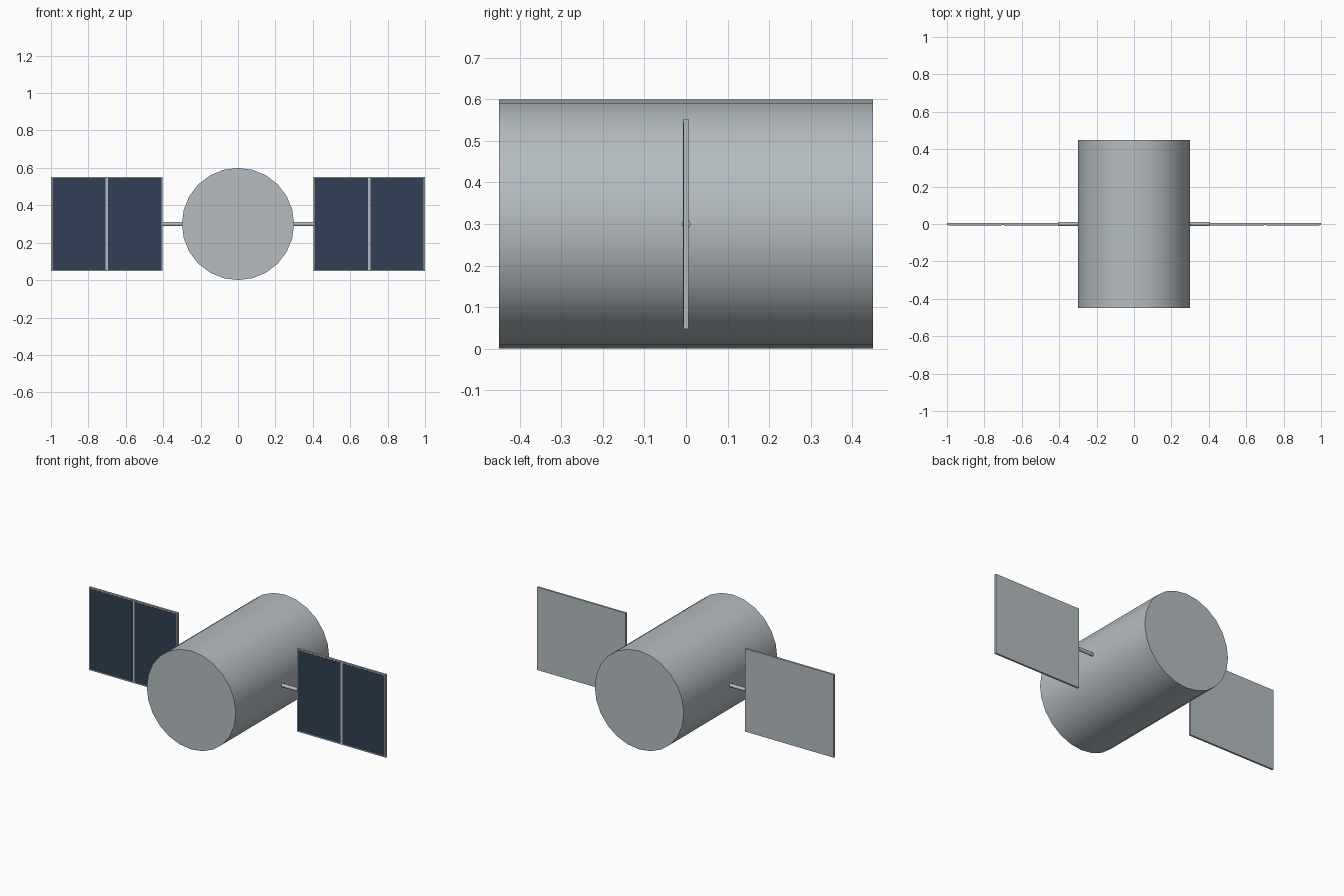
import bpy
import math
from mathutils import Vector

cube = bpy.data.objects.get("Cube")
if cube:
    bpy.data.objects.remove(cube, do_unlink=True)

AXIS_Z = 0.3          # height of the body axis
PANEL_IN, PANEL_OUT = 0.403, 1.0
PANEL_H, PANEL_T = 0.505, 0.012
BORDER, DIVIDER = 0.007, 0.014


def make_material(name, rgb):
    mat = bpy.data.materials.new(name)
    mat.use_nodes = True
    colour = (*rgb, 1.0)
    mat.diffuse_color = colour
    mat.node_tree.nodes["Principled BSDF"].inputs["Base Color"].default_value = colour
    return mat


metal = make_material("pale_grey_metal", (0.46, 0.505, 0.53))
solar = make_material("dark_blue_cell", (0.031, 0.052, 0.092))


def finish(obj, name, mat):
    obj.name = name
    obj.data.materials.append(mat)
    bpy.ops.object.transform_apply(location=False, rotation=True, scale=True)
    return obj


def cylinder(name, radius, length, sides, centre, rotation, mat):
    bpy.ops.mesh.primitive_cylinder_add(
        vertices=sides, radius=radius, depth=length, location=centre, rotation=rotation)
    obj = finish(bpy.context.object, name, mat)
    bpy.ops.object.shade_smooth_by_angle(angle=math.radians(50))
    return obj


def box(name, low, high, mat):
    low, high = Vector(low), Vector(high)
    bpy.ops.mesh.primitive_cube_add(size=1, location=(low + high) / 2)
    bpy.context.object.scale = [abs(d) for d in high - low]
    return finish(bpy.context.object, name, mat)


# Main drum, lying along y
cylinder("body", 0.3, 0.9, 24, (0, 0, AXIS_Z), (math.pi / 2, 0, 0), metal)

# Wing on each side: strut, panel and two cell plates on the front
half_h, half_t = PANEL_H / 2, PANEL_T / 2
mid = (PANEL_IN + PANEL_OUT) / 2
cells = {"inner": (PANEL_IN + BORDER, mid - DIVIDER / 2),
         "outer": (mid + DIVIDER / 2, PANEL_OUT - BORDER)}

for side, s in (("left", 1), ("right", -1)):
    cylinder(f"{side}_strut", 0.011, 0.125, 12, (s * 0.3425, 0, AXIS_Z),
             (0, math.pi / 2, 0), metal)
    box(f"{side}_panel", (s * PANEL_IN, -half_t, AXIS_Z - half_h),
        (s * PANEL_OUT, half_t, AXIS_Z + half_h), metal)
    for part, (x0, x1) in cells.items():
        box(f"{side}_{part}_cell",
            (s * x0, -half_t - 0.001, AXIS_Z - half_h + BORDER),
            (s * x1, -half_t + 0.001, AXIS_Z + half_h - BORDER), solar)
